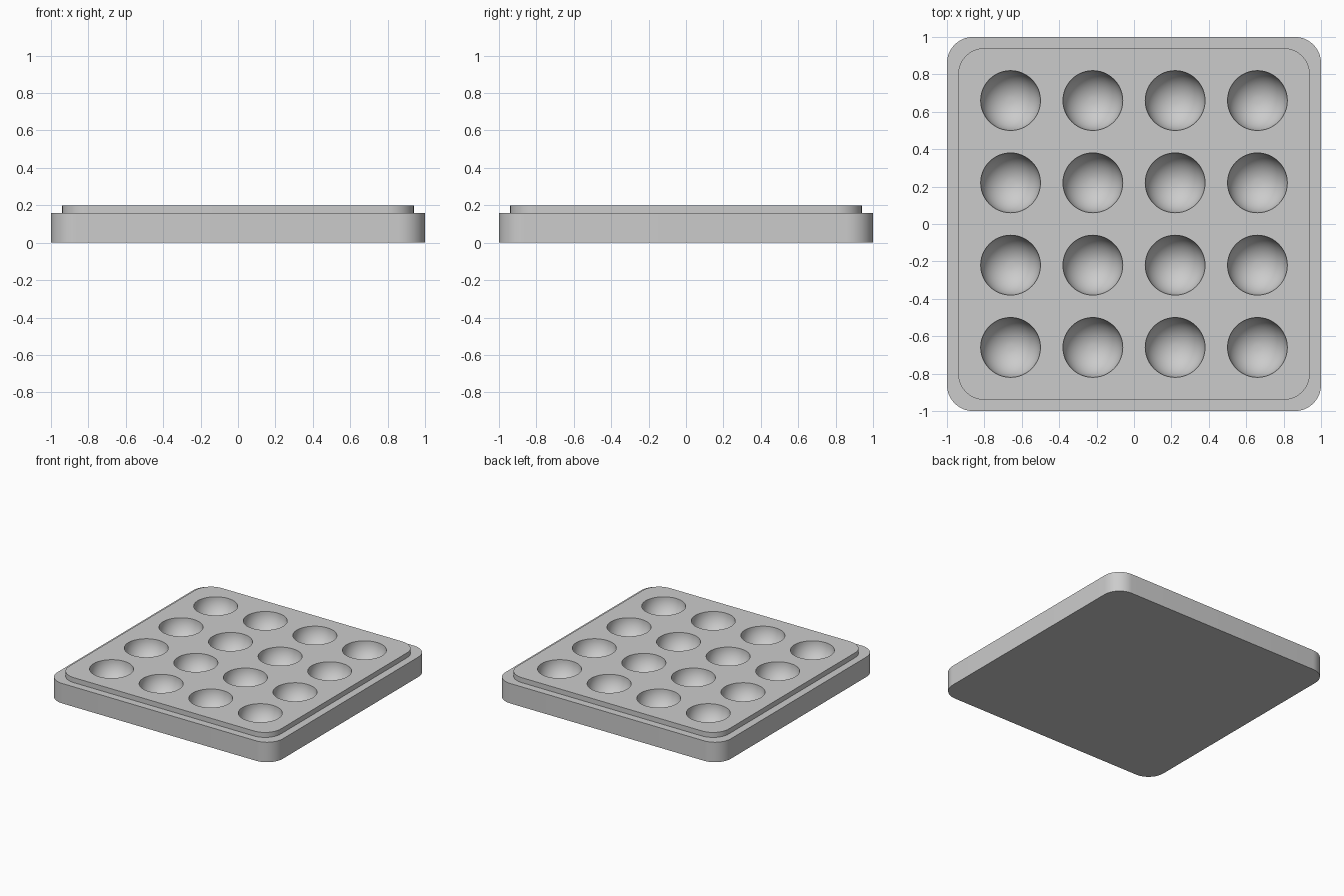
import bpy, bmesh
from math import sin, cos, pi, radians

cube = bpy.data.objects.get("Cube")
if cube:
    bpy.data.objects.remove(cube)

HEIGHT, STEP = 0.2, 0.16
PIT_RADIUS, PIT_SPACING = 0.16, 0.44

grey = bpy.data.materials.new("light grey")
grey.use_nodes = True
colour = (0.6, 0.6, 0.6, 1)
grey.diffuse_color = colour
grey.node_tree.nodes["Principled BSDF"].inputs["Base Color"].default_value = colour


def make_object(name, bm):
    bmesh.ops.recalc_face_normals(bm, faces=bm.faces)
    mesh = bpy.data.meshes.new(name)
    bm.to_mesh(mesh)
    bm.free()
    mesh.materials.append(grey)
    obj = bpy.data.objects.new(name, mesh)
    bpy.context.collection.objects.link(obj)
    return obj


def rounded_square(half, radius, steps=12):
    """Outline of a square with rounded corners, counter-clockwise."""
    points = []
    for corner, (sx, sy) in enumerate([(1, 1), (-1, 1), (-1, -1), (1, -1)]):
        for i in range(steps + 1):
            a = (corner + i / steps) * pi / 2
            points.append((sx * (half - radius) + radius * cos(a),
                           sy * (half - radius) + radius * sin(a)))
    return points


def loft(bm, rings):
    """Skin a stack of equal point rings and cap both ends."""
    loops = [[bm.verts.new(p) for p in ring] for ring in rings]
    for low, high in zip(loops, loops[1:]):
        for i in range(len(low)):
            j = (i + 1) % len(low)
            bm.faces.new((low[i], low[j], high[j], high[i]))
    bm.faces.new(loops[0][::-1])
    bm.faces.new(loops[-1])


# Tray body: wide base with a stepped-in raised top
bm = bmesh.new()
outer, inner = rounded_square(1, 0.14), rounded_square(0.94, 0.14)
levels = [(outer, 0), (outer, STEP), (inner, STEP), (inner, HEIGHT)]
loft(bm, [[(x, y, z) for x, y in outline] for outline, z in levels])
tray = make_object("tray", bm)

# Round-bottomed cutters on a four by four grid
bm = bmesh.new()
segments, rows = 48, 14
profile = [(PIT_RADIUS * sin(i / rows * pi / 2),
            HEIGHT - PIT_RADIUS * cos(i / rows * pi / 2)) for i in range(1, rows + 1)]
profile.append((PIT_RADIUS, HEIGHT + 0.1))
for column in range(4):
    for row in range(4):
        cx, cy = (column - 1.5) * PIT_SPACING, (row - 1.5) * PIT_SPACING
        loft(bm, [[(cx + r * cos(2 * pi * s / segments),
                    cy + r * sin(2 * pi * s / segments), z)
                   for s in range(segments)] for r, z in profile])
cutters = make_object("pit_cutters", bm)
cutters.hide_render = True

# Carve the pits into the tray
cut = tray.modifiers.new("pits", 'BOOLEAN')
cut.operation = 'DIFFERENCE'
cut.solver = 'EXACT'
cut.object = cutters
bpy.ops.object.select_all(action='DESELECT')
bpy.context.view_layer.objects.active = tray
tray.select_set(True)
bpy.ops.object.modifier_apply(modifier=cut.name)
bpy.data.objects.remove(cutters)
bpy.ops.object.shade_smooth_by_angle(angle=radians(30))
